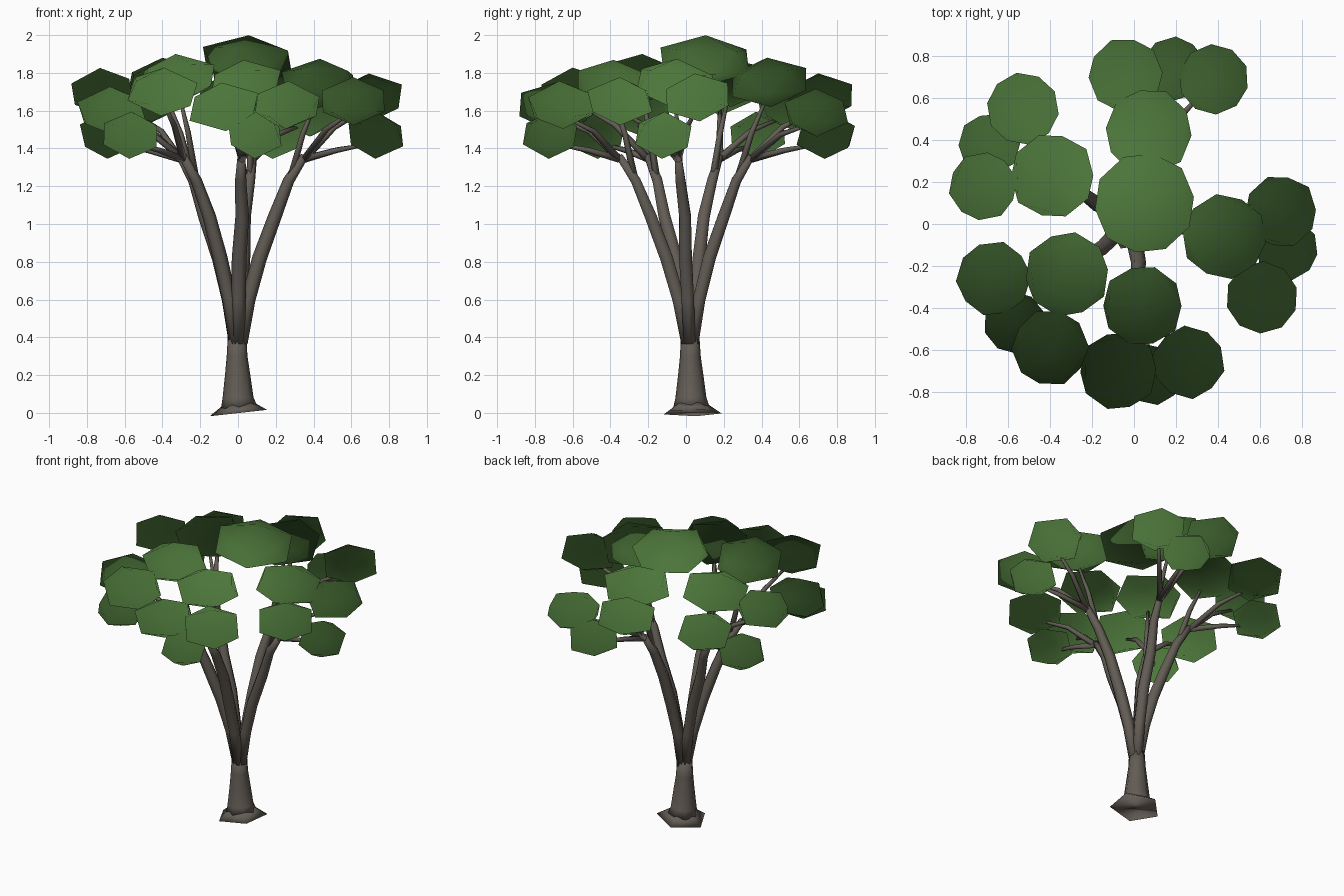
import bpy, bmesh, math, random
from mathutils import Vector, Matrix

if "Cube" in bpy.data.objects:
    bpy.data.objects.remove(bpy.data.objects["Cube"])

random.seed(4)


def material(name, rgb):
    m = bpy.data.materials.new(name)
    m.diffuse_color = (*rgb, 1)
    m.use_nodes = True
    m.node_tree.nodes["Principled BSDF"].inputs["Base Color"].default_value = m.diffuse_color
    return m


bark = material("bark", (0.125, 0.108, 0.09))
leaf = material("leaf_green", (0.072, 0.18, 0.042))


def add_object(name, bm, mat):
    mesh = bpy.data.meshes.new(name)
    bm.to_mesh(mesh)
    bm.free()
    mesh.materials.append(mat)
    for p in mesh.polygons:
        p.use_smooth = True
    ob = bpy.data.objects.new(name, mesh)
    bpy.context.collection.objects.link(ob)
    return ob


def tube(bm, rings, sides, phase=0.0):
    """Skin a list of (centre, radius) with upright-ish rings and capped ends."""
    prev = None
    for i, (c, r) in enumerate(rings):
        a = Vector(rings[max(i - 1, 0)][0])
        b = Vector(rings[min(i + 1, len(rings) - 1)][0])
        turn = Vector((0, 0, 1)).rotation_difference(b - a)
        ring = []
        for k in range(sides):
            t = phase + math.tau * k / sides
            ring.append(bm.verts.new(Vector(c) + turn @ Vector((r * math.cos(t), r * math.sin(t), 0))))
        if prev:
            for k in range(sides):
                n = (k + 1) % sides
                bm.faces.new((prev[k], prev[n], ring[n], ring[k]))
        else:
            bm.faces.new(ring[::-1])
        prev = ring
    bm.faces.new(prev)


# Trunk: flared five-sided foot, then a rounder tapering stem
bm = bmesh.new()
tube(bm, [((0.01, 0.028, 0), 0.163), ((0.005, 0.028, 0.045), 0.092)], 5, -math.pi / 4)
add_object("trunk_foot", bm, bark)
bm = bmesh.new()
tube(bm, [((0.005, 0.028, 0.03), 0.096), ((0.0, 0.026, 0.08), 0.082), ((-0.002, 0.025, 0.2), 0.067),
          ((-0.005, 0.023, 0.3), 0.055), ((-0.005, 0.022, 0.405), 0.049)], 8)
add_object("trunk", bm, bark)

# Each limb: direction in degrees, then its clumps as x, y, z, radius
# (inner, two sides, low)
limbs = {
    "front": (-87, [(0.04, -0.39, 1.74, 0.195), (-0.075, -0.70, 1.62, 0.19),
                    (0.26, -0.66, 1.63, 0.175), (0.09, -0.72, 1.47, 0.145)]),
    "front_left": (-145, [(-0.32, -0.24, 1.77, 0.205), (-0.40, -0.59, 1.70, 0.185),
                          (-0.67, -0.26, 1.60, 0.18), (-0.57, -0.47, 1.47, 0.15)]),
    "back_left": (150, [(-0.39, 0.23, 1.75, 0.205), (-0.53, 0.55, 1.63, 0.175),
                        (-0.72, 0.18, 1.70, 0.165), (-0.69, 0.38, 1.47, 0.15)]),
    "back": (77, [(0.07, 0.44, 1.75, 0.21), (-0.04, 0.71, 1.67, 0.18),
                  (0.38, 0.69, 1.59, 0.17), (0.19, 0.74, 1.47, 0.155)]),
    "right": (-7, [(0.43, -0.06, 1.745, 0.205), (0.61, -0.35, 1.65, 0.175),
                   (0.70, 0.06, 1.67, 0.175), (0.73, -0.12, 1.47, 0.15)]),
}


def clump(name, x, y, z, r):
    """Flattened twenty-faced leaf clump, shaded as part of one big crown."""
    bm = bmesh.new()
    bmesh.ops.create_icosphere(bm, subdivisions=1, radius=1)
    wide, high = r / 0.91, 0.125 + 0.1 * max(r - 0.15, 0)
    tilt = Matrix.Rotation(random.uniform(-0.1, 0.1), 4, 'X') @ Matrix.Rotation(random.uniform(-0.1, 0.1), 4, 'Y')
    spin = Matrix.Rotation(random.uniform(0, math.tau), 4, 'Z')
    bm.transform(Matrix.Translation((x, y, z)) @ tilt @ Matrix.Diagonal((wide, wide, high, 1)) @ spin)
    ob = add_object(name, bm, leaf)
    crown = Vector((0, 0, 1.35))
    ob.data.normals_split_custom_set_from_vertices([(v.co - crown).normalized() for v in ob.data.vertices])


# Limbs, twigs and leaf clumps
for side, (deg, clumps) in limbs.items():
    d = Vector((math.cos(math.radians(deg)), math.sin(math.radians(deg)), 0))
    across = Vector((-d.y, d.x, 0))

    def at(out, z, shift=0.0):
        return d * out + across * shift + Vector((0, 0.02 * max(0, 1.4 - z), z))

    fork, bend = at(0.27, 1.23), at(0.355, 1.36)
    bm = bmesh.new()
    tube(bm, [(at(0.015, 0.37), 0.036), (at(0.055, 0.6), 0.038), (at(0.115, 0.82), 0.039),
              (at(0.195, 1.04, 0.012), 0.036), (fork, 0.030), (bend, 0.021)], 6)
    add_object(side + "_limb", bm, bark)

    bm = bmesh.new()
    for i, (x, y, z, r) in enumerate(clumps):
        tip = Vector((x, y, z - 0.04))
        start = fork if i == 0 else bend
        mid = start.lerp(tip, 0.45) + Vector((0, 0, 0.03 if i < 3 else 0.0))
        end = start.lerp(tip, 0.85)
        tube(bm, [(start - Vector((0, 0, 0.015)), 0.021), (mid, 0.016), (end, 0.009)], 5)
        clump(side + "_leaf_clump_" + str(i + 1), x, y, z, r)
    add_object(side + "_twigs", bm, bark)

# Crown top
clump("top_leaf_clump", 0.05, 0.10, 1.865, 0.245)
